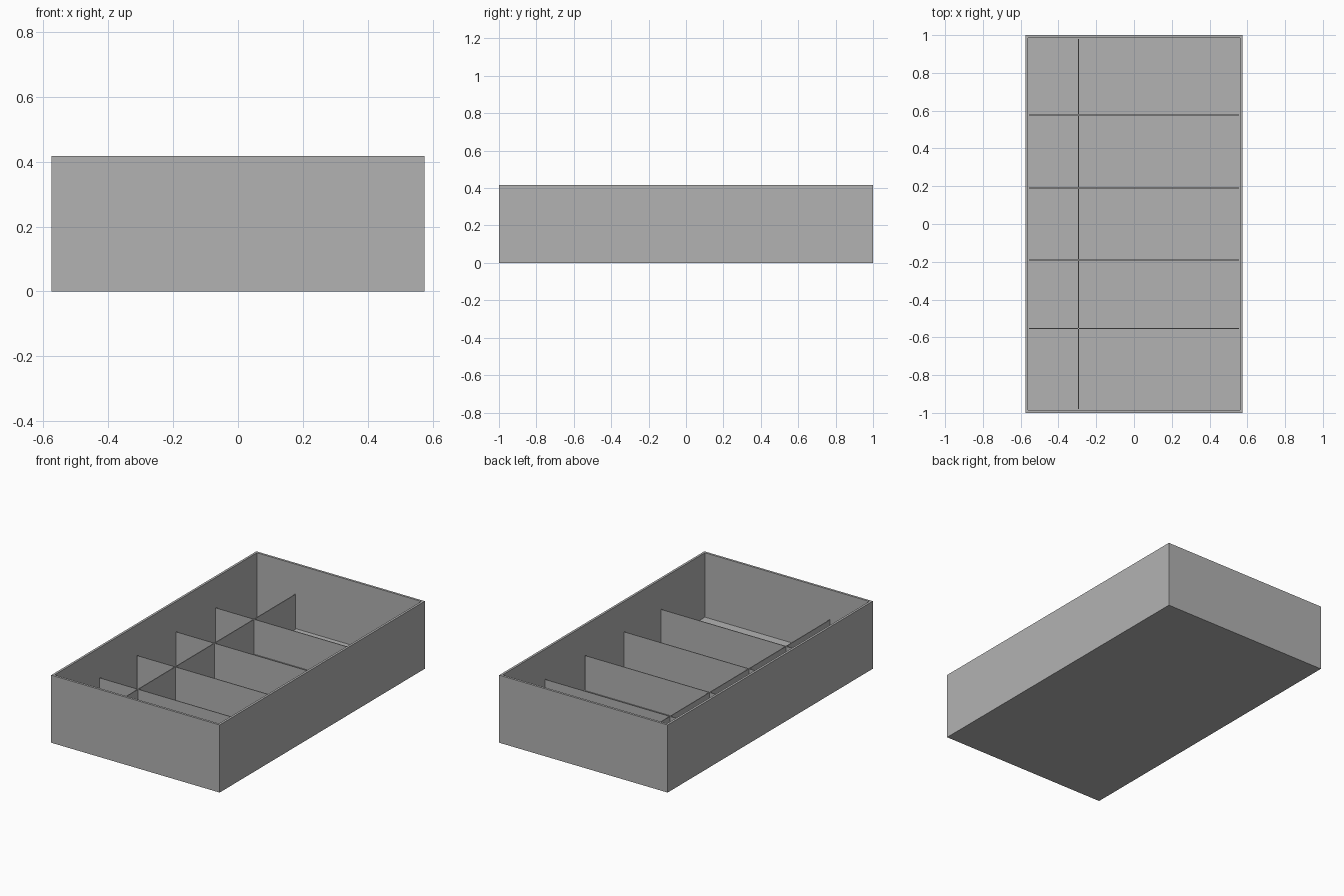
import bpy
import bmesh
from mathutils import Vector

cube = bpy.data.objects.get("Cube")
if cube:
    bpy.data.objects.remove(cube, do_unlink=True)

WIDTH, LENGTH, HEIGHT = 1.15, 2.0, 0.417
WALL, FLOOR = 0.02, 0.02
DIVIDER_TOP, SHEET = 0.235, 0.005

grey = bpy.data.materials.new("plain_grey")
colour = (0.448, 0.448, 0.448, 1)
grey.diffuse_color = colour
grey.use_nodes = True
grey.node_tree.nodes["Principled BSDF"].inputs["Base Color"].default_value = colour


def box_mesh(size, centre):
    bm = bmesh.new()
    bmesh.ops.create_cube(bm, size=1)
    bmesh.ops.scale(bm, vec=size, verts=bm.verts)
    bmesh.ops.translate(bm, vec=centre, verts=bm.verts)
    return bm


def finish(name, bm):
    mesh = bpy.data.meshes.new(name)
    bm.to_mesh(mesh)
    bm.free()
    mesh.materials.append(grey)
    obj = bpy.data.objects.new(name, mesh)
    bpy.context.collection.objects.link(obj)
    return obj


# Open tray: inset the top face for the rim, then sink it to the floor
bm = box_mesh((WIDTH, LENGTH, HEIGHT), (0, 0, HEIGHT / 2))
bm.normal_update()
top = max(bm.faces, key=lambda f: f.calc_center_median().z)
bmesh.ops.inset_region(bm, faces=[top], thickness=WALL)
well = bmesh.ops.extrude_discrete_faces(bm, faces=[top])["faces"][0]
bmesh.ops.translate(bm, vec=Vector((0, 0, FLOOR - HEIGHT)), verts=well.verts)
bmesh.ops.recalc_face_normals(bm, faces=bm.faces)
finish("tray", bm)

# Thin dividers standing on the floor
depth = DIVIDER_TOP - FLOOR
mid_z = FLOOR + depth / 2
finish("long_divider",
       box_mesh((SHEET, LENGTH - 2 * WALL, depth), (-0.295, 0, mid_z)))
for i, y in enumerate((-0.553, -0.191, 0.191, 0.578), 1):
    finish(f"cross_divider_{i}",
           box_mesh((WIDTH - 2 * WALL, SHEET, depth), (0, y, mid_z)))
